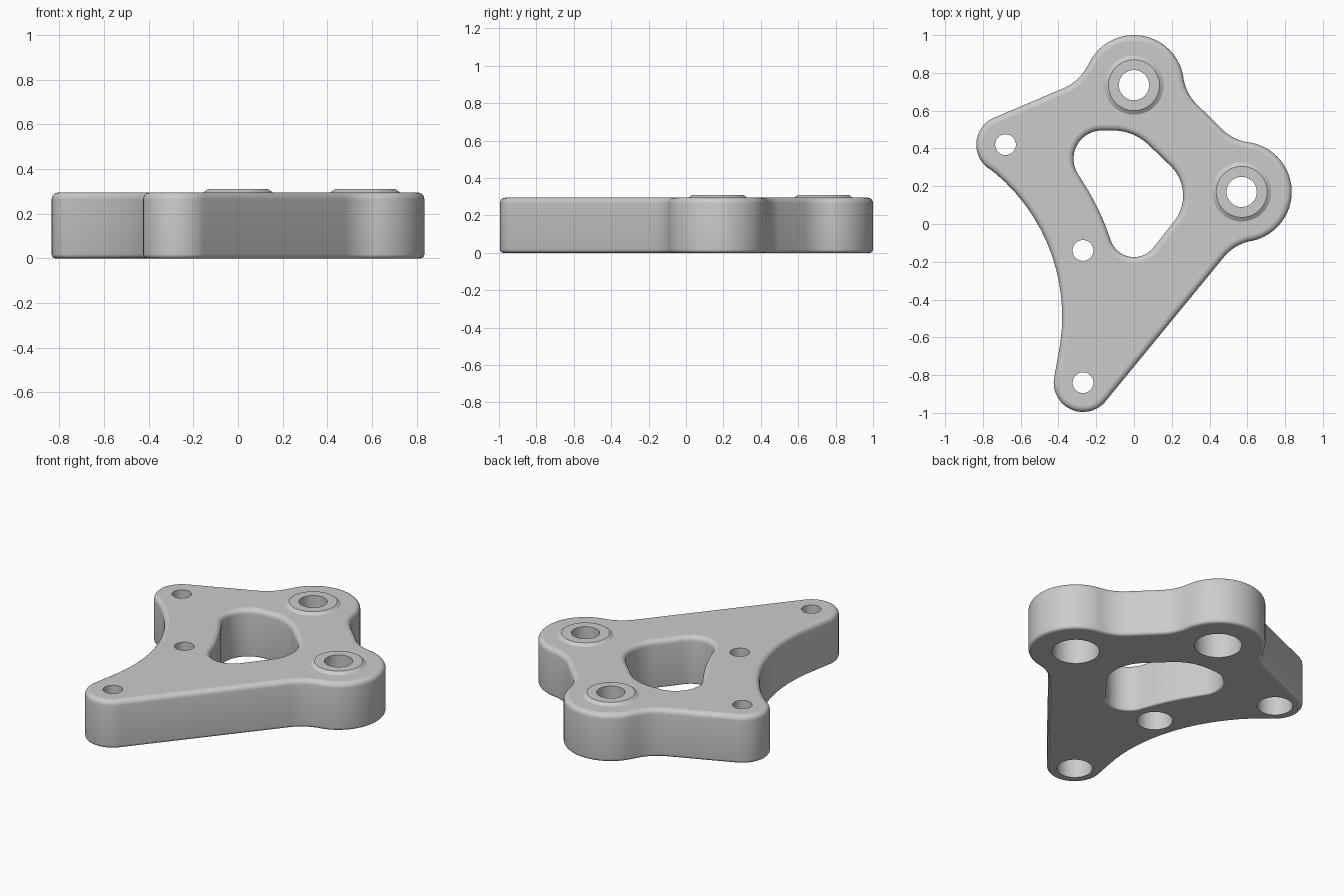
import bpy, bmesh, math

if "Cube" in bpy.data.objects:
    bpy.data.objects.remove(bpy.data.objects["Cube"])

HEIGHT = 0.295
BOSS_TOP = 0.31
FILLET = -0.25

# Outlines as chains of tangent circles (x, y, radius); negative radius = concave
OUTLINE = [
    (-0.27, -0.84, 0.155), (0.668, -0.335, FILLET),
    (0.57, 0.17, 0.265), (0.641, 0.68, FILLET), (0.509, 0.81, FILLET),
    (0, 0.735, 0.265), (-0.47, 0.949, FILLET),
    (-0.68, 0.42, 0.155), (-1.37, -0.49, -0.99),
]
WINDOW = [
    (0, -0.045, 0.13), (0.04, 0.15, 0.22), (-0.11, 0.225, 0.27),
    (-0.17, 0.345, 0.15), (-1.37, -0.49, -1.31),
]
BOSSES = [(0, 0.735), (0.57, 0.17)]
SMALL_HOLES = [(-0.68, 0.42), (-0.27, -0.14), (-0.27, -0.84)]


def chain(circles, inset):
    """Points along the chain of tangent circles, shrunk by inset."""
    count = len(circles)
    heading = []
    for i, (x, y, r) in enumerate(circles):
        x2, y2, r2 = circles[(i + 1) % count]
        k = (r - r2) / math.hypot(x2 - x, y2 - y)
        heading.append(math.atan2(y2 - y, x2 - x) + math.asin(max(-1, min(1, k))))
    points = []
    for i, (x, y, r) in enumerate(circles):
        turn = heading[i] - heading[i - 1]
        sweep = turn % math.tau if r > 0 else -(-turn % math.tau)
        steps = max(6, math.ceil(abs(sweep) / 0.08))
        for s in range(steps):
            a = heading[i - 1] - math.pi / 2 + sweep * (s + 0.5) / steps
            points.append((x + (r - inset) * math.cos(a), y + (r - inset) * math.sin(a)))
    return points


def ring(centre, radius, steps=48):
    return [(centre[0] + radius * math.cos(math.tau * s / steps),
             centre[1] + radius * math.sin(math.tau * s / steps)) for s in range(steps)]


def rounded_wall(low, high, steps=5):
    """(inset, z) pairs of a wall with rounded lower and upper edges."""
    quarter = [math.pi / 2 * s / steps for s in range(steps + 1)]
    lower = [(low * (1 - math.sin(a)), low * (1 - math.cos(a))) for a in quarter]
    upper = [(high * (1 - math.cos(a)), HEIGHT - high * (1 - math.sin(a))) for a in quarter]
    return lower + upper


def loft(bm, layers):
    """Skin a stack of (points, z) layers; returns the first and last edge loops."""
    rows = [[bm.verts.new((x, y, z)) for x, y in pts] for pts, z in layers]
    for a, b in zip(rows, rows[1:]):
        for i in range(len(a)):
            j = (i + 1) % len(a)
            bm.faces.new((a[i], a[j], b[j], b[i]))
    return [[bm.edges.get((row[i - 1], row[i])) for i in range(len(row))]
            for row in (rows[0], rows[-1])]


def finish(bm, name, material):
    bmesh.ops.recalc_face_normals(bm, faces=bm.faces)
    mesh = bpy.data.meshes.new(name)
    bm.to_mesh(mesh)
    bm.free()
    obj = bpy.data.objects.new(name, mesh)
    bpy.context.collection.objects.link(obj)
    mesh.materials.append(material)
    bpy.ops.object.select_all(action='DESELECT')
    obj.select_set(True)
    bpy.context.view_layer.objects.active = obj
    bpy.ops.object.shade_smooth_by_angle(angle=math.radians(35))
    return obj


grey = bpy.data.materials.new("plain grey")
grey.use_nodes = True
colour = (0.6, 0.6, 0.6, 1)
grey.diffuse_color = colour
grey.node_tree.nodes["Principled BSDF"].inputs["Base Color"].default_value = colour

# Plate: rounded outer wall, window wall and counterbored holes
bm = bmesh.new()
loops = [
    loft(bm, [(chain(OUTLINE, d), z) for d, z in rounded_wall(0.018, 0.03)]),
    loft(bm, [(chain(WINDOW, -d), z) for d, z in rounded_wall(0.01, 0.03)]),
]
holes = [(c, 0.08, 0.133) for c in BOSSES] + [(c, 0.055, 0.1) for c in SMALL_HOLES]
for centre, bore, counterbore in holes:
    loops.append(loft(bm, [
        (ring(centre, counterbore), 0), (ring(centre, counterbore), 0.19),
        (ring(centre, bore), 0.19), (ring(centre, bore), HEIGHT)]))

# Flat bottom and top faces around all the openings
for side, up in ((0, -1), (1, 1)):
    edges = [e for pair in loops for e in pair[side]]
    bmesh.ops.triangle_fill(bm, use_beauty=True, edges=edges, normal=(0, 0, up))
    for e in edges:
        e.smooth = False
finish(bm, "plate", grey)

# Raised seats around the two large holes
for label, centre in zip(("back", "left"), BOSSES):
    bm = bmesh.new()
    loft(bm, [(ring(centre, r), z) for r, z in (
        (0.16, HEIGHT - 0.002), (0.152, HEIGHT + 0.003), (0.135, BOSS_TOP),
        (0.08, BOSS_TOP), (0.08, HEIGHT - 0.002))])
    finish(bm, label + "_raised_seat", grey)
